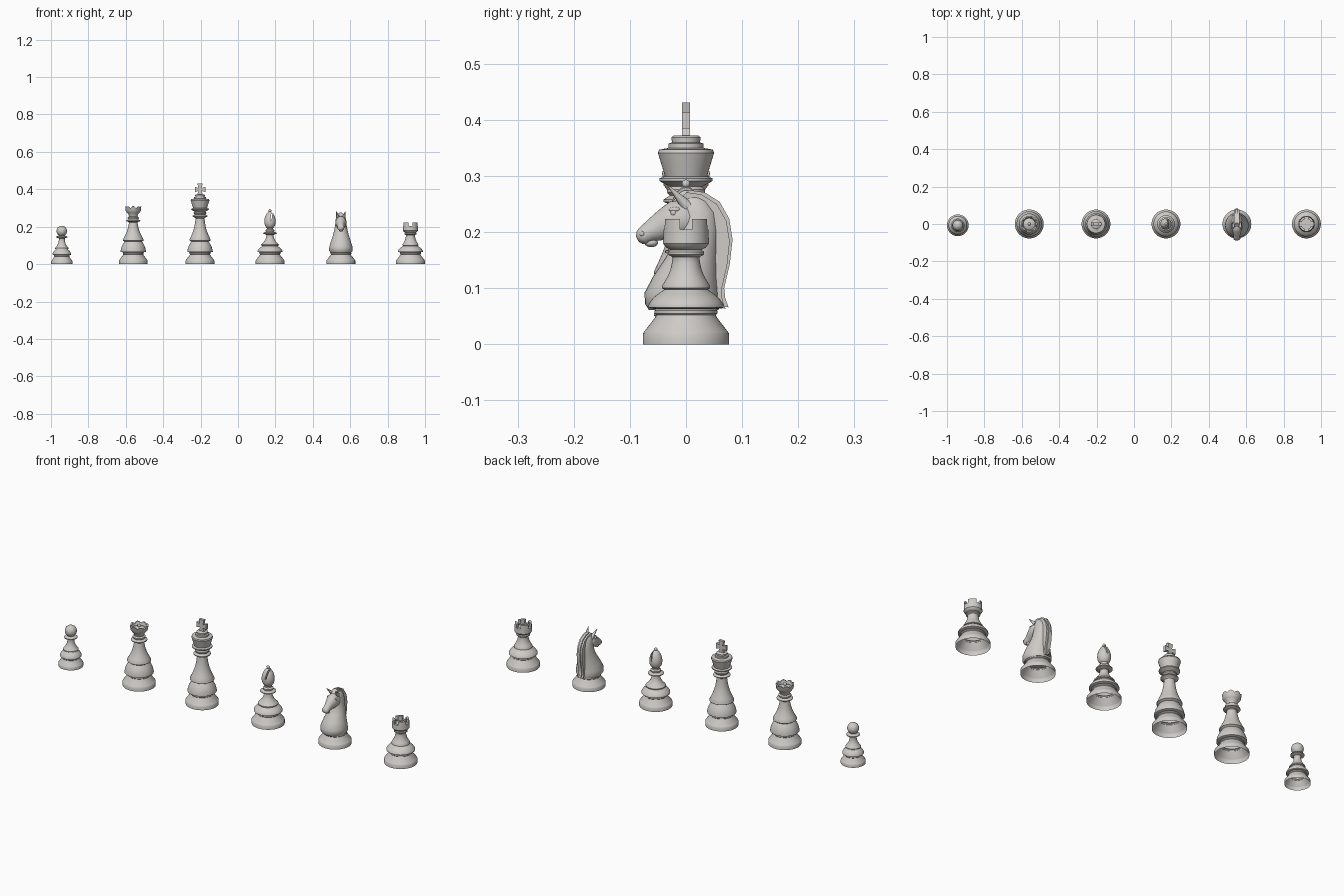
import bpy, bmesh, math
from mathutils import Vector

if "Cube" in bpy.data.objects:
    bpy.data.objects.remove(bpy.data.objects["Cube"])

stone = bpy.data.materials.new("pale_grey")
stone.diffuse_color = (0.62, 0.60, 0.57, 1)
stone.use_nodes = True
stone.node_tree.nodes["Principled BSDF"].inputs["Base Color"].default_value = stone.diffuse_color


def finish(name, bm, loc, angle=35):
    bmesh.ops.remove_doubles(bm, verts=bm.verts, dist=1e-5)
    bmesh.ops.recalc_face_normals(bm, faces=bm.faces)
    me = bpy.data.meshes.new(name)
    bm.to_mesh(me)
    bm.free()
    me.materials.append(stone)
    ob = bpy.data.objects.new(name, me)
    ob.location = loc
    bpy.context.collection.objects.link(ob)
    bpy.ops.object.select_all(action='DESELECT')
    ob.select_set(True)
    bpy.context.view_layer.objects.active = ob
    bpy.ops.object.shade_smooth_by_angle(angle=math.radians(angle))
    return ob


def loft(bm, rings, cap=False):
    rows = [[bm.verts.new(p) for p in r] for r in rings]
    n = len(rows[0])
    for a, b in zip(rows, rows[1:]):
        for i in range(n):
            j = (i + 1) % n
            bm.faces.new((a[i], a[j], b[j], b[i]))
    if cap:
        bm.faces.new(rows[0])
        bm.faces.new(rows[-1])


def lathe(name, prof, loc, n=48, warp=None):
    bm = bmesh.new()
    rings = []
    for k, (r, z) in enumerate(prof):
        ring = []
        for i in range(n):
            a = 2 * math.pi * i / n
            dz = warp(k, a) if warp else 0
            ring.append((r * math.cos(a), r * math.sin(a), z + dz))
        rings.append(ring)
    loft(bm, rings)
    return finish(name, bm, loc)


def ball(name, r, loc, scale=(1, 1, 1)):
    bm = bmesh.new()
    bmesh.ops.create_uvsphere(bm, u_segments=32, v_segments=16, radius=r)
    bmesh.ops.scale(bm, vec=scale, verts=bm.verts)
    return finish(name, bm, loc)


def plate(name, pts, thick, axis, loc):
    # flat outline extruded symmetrically along x or y
    def place(u, z, t):
        return (u, t, z) if axis == 'y' else (t, u, z)
    bm = bmesh.new()
    loft(bm, [[place(u, z, s * thick / 2) for u, z in pts] for s in (-1, 1)], True)
    return finish(name, bm, loc)


def cut(ob, size, offset, tilt=0):
    bpy.ops.mesh.primitive_cube_add(size=1, location=Vector(ob.location) + Vector(offset))
    c = bpy.context.object
    c.name = ob.name + "_cutter"
    c.scale = size
    c.rotation_euler[1] = tilt
    m = ob.modifiers.new("cut", 'BOOLEAN')
    m.operation, m.object, m.solver = 'DIFFERENCE', c, 'EXACT'
    bpy.context.view_layer.objects.active = ob
    bpy.ops.object.modifier_apply(modifier=m.name)
    bpy.data.objects.remove(c, do_unlink=True)


# shared foot: plinth, groove and small bead, open underneath
FOOT = [(.077, 0), (.077, .019), (.075, .022), (.055, .048), (.053, .052),
        (.056, .055), (.056, .060), (.053, .063)]


def bell(r0, z0, r1, z1, bulge):
    out = [(r0 - .004, z0 - .002), (r0, z0), (r0, z0 + .004)]
    for i in range(1, 7):
        t = i / 6
        out.append((r0 + (r1 - r0) * t + bulge * math.sin(math.pi * t), z0 + .004 + (z1 - z0 - .004) * t))
    return out


# pawn
P = (-.942, -.007, 0)
small_foot = [(r * .75, z * .78) for r, z in FOOT]
lathe("pawn_body", small_foot + bell(.050, .051, .033, .078, .003) + bell(.036, .082, .016, .135, -.006)
      + [(.017, .138), (.031, .143), (.031, .147), (.016, .153), (.014, .158)], P)
ball("pawn_head", .028, (P[0], P[1], .177))

# queen
Q = (-.56, 0, 0)
lathe("queen_body", FOOT + bell(.068, .066, .047, .120, .004) + bell(.056, .126, .023, .222, -.006)
      + [(.025, .225), (.038, .230), (.038, .234), (.026, .240), (.030, .246), (.030, .250), (.023, .255)], Q)
lathe("queen_crown", [(.023, .255), (.026, .266), (.034, .276), (.040, .284), (.043, .308), (.036, .308),
                      (.031, .290), (.018, .297), (0, .300)], Q,
      warp=lambda k, a: -.010 * (1 - abs(math.cos(4 * a))) if k in (4, 5) else 0)
ball("queen_finial", .008, (Q[0], 0, .303))

# king
K = (-.203, 0, 0)
lathe("king_body", FOOT + bell(.068, .066, .046, .120, .004) + bell(.057, .126, .024, .245, -.007)
      + [(.026, .248), (.040, .254), (.040, .258), (.029, .265), (.034, .271), (.034, .276), (.029, .281),
         (.047, .291), (.047, .296), (.033, .301)], K)
lathe("king_crown", [(.033, .285), (.050, .341), (.048, .347), (.031, .350), (.031, .358), (.025, .360),
                     (.026, .369), (.022, .372), (0, .373)], K)
half = [(.016, .368), (.008, .391), (.028, .385), (.028, .413), (.009, .407), (.014, .431)]
plate("king_cross", half + [(-x, z) for x, z in reversed(half)], .014, 'y', K)

# bishop
B = (.171, 0, 0)
lathe("bishop_body", FOOT + bell(.067, .066, .042, .096, .004) + bell(.047, .100, .019, .155, -.007)
      + [(.021, .158), (.037, .163), (.037, .167), (.022, .173), (.025, .178), (.025, .182), (.017, .187),
         (.017, .195)], B)
bm = bmesh.new()
bmesh.ops.create_uvsphere(bm, u_segments=32, v_segments=24, radius=1)
for v in bm.verts:
    t = v.co.z
    w = .030 * (1 - .18 * t)
    v.co = (v.co.x * w, v.co.y * w, .235 + t * .047)
mitre = finish("bishop_mitre", bm, B)
cut(mitre, (.006, .1, .06), (.009, 0, .262), math.radians(8))
ball("bishop_finial", .0075, (B[0], 0, .286))

# rook
R = (.922, 0, 0)
lathe("rook_body", FOOT + bell(.067, .066, .041, .096, .004) + bell(.043, .100, .024, .153, -.004)
      + [(.025, .156), (.032, .160), (.032, .165), (.027, .169), (.027, .172)], R)
head = lathe("rook_tower", [(0, .168), (.027, .168), (.036, .173), (.041, .180), (.039, .223), (.027, .223),
                            (.027, .200), (0, .200)], R)
cut(head, (.12, .022, .04), (0, 0, .225))
cut(head, (.022, .12, .04), (0, 0, .225))

# knight: foot, chest and neck stacked from oval sections
N = (.55, 0, 0)
lathe("knight_foot", FOOT + [(.03, .064)], N)
sections = [(.061, -.066, .058, .056), (.072, -.073, .060, .063), (.092, -.074, .058, .062),
            (.122, -.058, .056, .053), (.155, -.036, .056, .042), (.180, -.022, .057, .036),
            (.205, -.018, .058, .031), (.235, -.016, .055, .027), (.255, -.012, .042, .021),
            (.268, .000, .026, .010)]
M = 32
ANG = [2 * math.pi * i / M for i in range(M)]
bm = bmesh.new()
loft(bm, [[(w * math.cos(a), (f + b) / 2 + (b - f) / 2 * math.sin(a), z) for a in ANG]
          for z, f, b, w in sections], True)
finish("knight_neck", bm, N, 50)

# knight head: ovals along the line from poll to muzzle
skull = [(.020, .230, .024, .016), (.008, .227, .034, .026), (-.014, .223, .035, .030), (-.030, .216, .031, .027),
         (-.047, .209, .025, .021), (-.064, .201, .019, .017), (-.077, .193, .016, .018), (-.083, .190, .012, .015),
         (-.087, .188, .005, .006)]
bm = bmesh.new()
loft(bm, [[(w * math.cos(a), y - .42 * h * math.sin(a), z + .9 * h * math.sin(a)) for a in ANG]
          for y, z, h, w in skull], True)
finish("knight_head", bm, N, 50)
ball("knight_lower_lip", .011, (N[0], -.062, .181), (1, 1.1, .7))

# ears, eyes and nostrils mirrored
for s, side in ((1, "right"), (-1, "left")):
    base, tip = Vector((s * .014, .002, .246)), Vector((s * .025, -.032, .283))
    d = tip - base
    bm = bmesh.new()
    bmesh.ops.create_cone(bm, cap_ends=True, segments=16, radius1=.011, radius2=.0008, depth=d.length)
    bmesh.ops.transform(bm, matrix=d.to_track_quat('Z', 'Y').to_matrix().to_4x4(), verts=bm.verts)
    finish(side + "_ear", bm, Vector(N) + (base + tip) / 2, 50)
    ball(side + "_eye", .006, (N[0] + s * .023, -.022, .234))
    ball(side + "_brow", .008, (N[0] + s * .021, -.020, .240), (.8, 1.3, .6))
    ball(side + "_nostril", .005, (N[0] + s * .014, -.078, .197))

# mane: crest plates, the middle one standing proudest
outer = [(-.010, .262), (.006, .275), (.033, .271), (.060, .254), (.077, .224), (.083, .187), (.078, .143),
         (.068, .100), (.070, .082), (.076, .066)]
inner = [(.060, .068), (.052, .095), (.050, .14), (.052, .19), (.046, .222), (.025, .245)]
plate("mane_crest", outer + inner, .012, 'x', N)
plate("mane_sides", [(y - .005, z - .004) for y, z in outer] + inner, .030, 'x', N)
